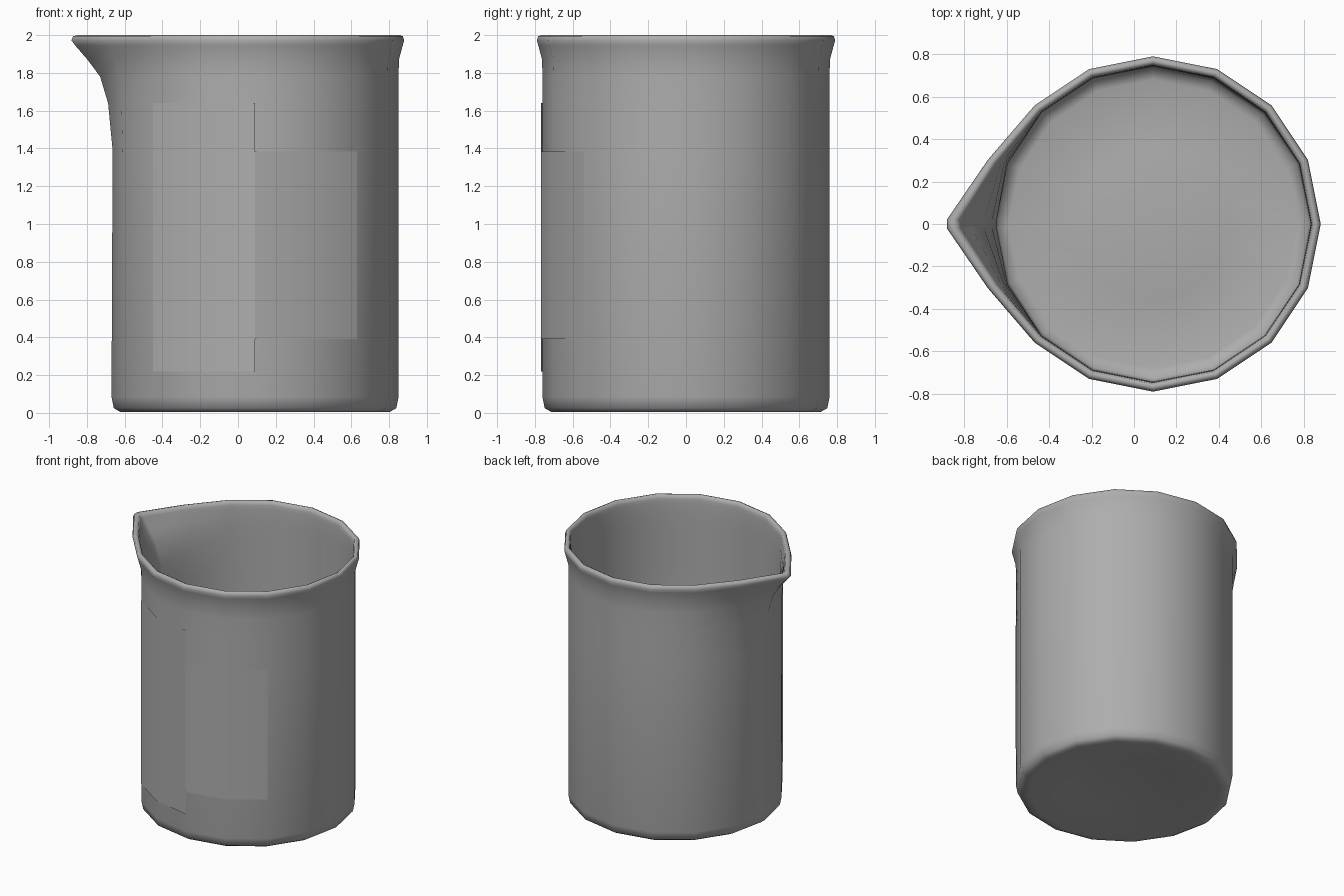
import bpy, bmesh, math

if "Cube" in bpy.data.objects:
    bpy.data.objects.remove(bpy.data.objects["Cube"])

CX = 0.09          # axis of the round body; the spout points to -x
# Columns: 16 sides, with the spout tip split in two for a blunt end
ANGLES = [i * 22.5 for i in range(8)] + [178.5, 181.5] + [i * 22.5 for i in range(9, 16)]

grey = bpy.data.materials.new("grey")
grey.diffuse_color = (0.42, 0.42, 0.42, 1)
grey.use_nodes = True
grey.node_tree.nodes["Principled BSDF"].inputs["Base Color"].default_value = grey.diffuse_color


def point(r, z, deg, push=0.0):
    """Point on the wall, pushed toward -x near the spout."""
    off = abs(deg - 180)
    w = 1.0 if off < 5 else (0.27 if off < 30 else 0.0)
    a = math.radians(deg)
    return (CX + r * math.cos(a) - push * w, r * math.sin(a), z)


def finish(name, bm, angle):
    me = bpy.data.meshes.new(name)
    bm.to_mesh(me)
    bm.free()
    me.materials.append(grey)
    ob = bpy.data.objects.new(name, me)
    bpy.context.collection.objects.link(ob)
    bpy.ops.object.select_all(action='DESELECT')
    ob.select_set(True)
    bpy.context.view_layer.objects.active = ob
    bpy.ops.object.shade_smooth_by_angle(angle=math.radians(angle))
    return ob


# Beaker: outside from the domed base up, over the rolled rim, down the inside
# (radius, height, spout push)
PROFILE = [
    (0.36, 0.042, 0), (0.67, 0.004, 0), (0.715, 0.006, 0), (0.748, 0.025, 0),
    (0.76, 0.085, 0), (0.76, 1.39, -0.006), (0.76, 1.64, 0.018), (0.76, 1.78, 0.06),
    (0.762, 1.87, 0.125), (0.782, 1.945, 0.17), (0.79, 1.972, 0.182),
    (0.783, 1.994, 0.18), (0.768, 2.0, 0.172), (0.754, 1.993, 0.165),
    (0.748, 1.97, 0.16), (0.746, 1.945, 0.15), (0.743, 1.88, 0.11),
    (0.743, 1.79, 0.055), (0.743, 1.65, 0.016), (0.743, 1.40, -0.006),
    (0.743, 0.085, 0), (0.73, 0.04, 0), (0.68, 0.022, 0), (0.36, 0.06, 0),
]
bm = bmesh.new()
rings = [[bm.verts.new(point(r, z, a, p)) for a in ANGLES] for r, z, p in PROFILE]
n = len(ANGLES)
for low, high in zip(rings, rings[1:]):
    for i in range(n):
        j = (i + 1) % n
        bm.faces.new((low[i], low[j], high[j], high[i]))
# Centre of the pushed-up base and inner floor
for ring, z in ((rings[0], 0.055), (rings[-1], 0.073)):
    c = bm.verts.new((CX, 0, z))
    for i in range(n):
        bm.faces.new((ring[i], ring[(i + 1) % n], c))
bmesh.ops.recalc_face_normals(bm, faces=bm.faces)
finish("beaker", bm, 80)


# Printed panels: thin sheets wrapped just outside the front facets
def panel(name, start, z0, z1):
    bm = bmesh.new()
    cols = []
    for deg in (start, start + 22.5, start + 45):
        r = 0.768 - 0.005 * abs(deg - 270) / 45
        cols.append([bm.verts.new(point(r, z, deg)) for z in (z0, z1)])
    for a, b in zip(cols, cols[1:]):
        bm.faces.new((a[0], b[0], b[1], a[1]))
    finish(name, bm, 60)


panel("scale_panel", 225, 0.22, 1.64)
panel("label_panel", 270, 0.39, 1.385)
